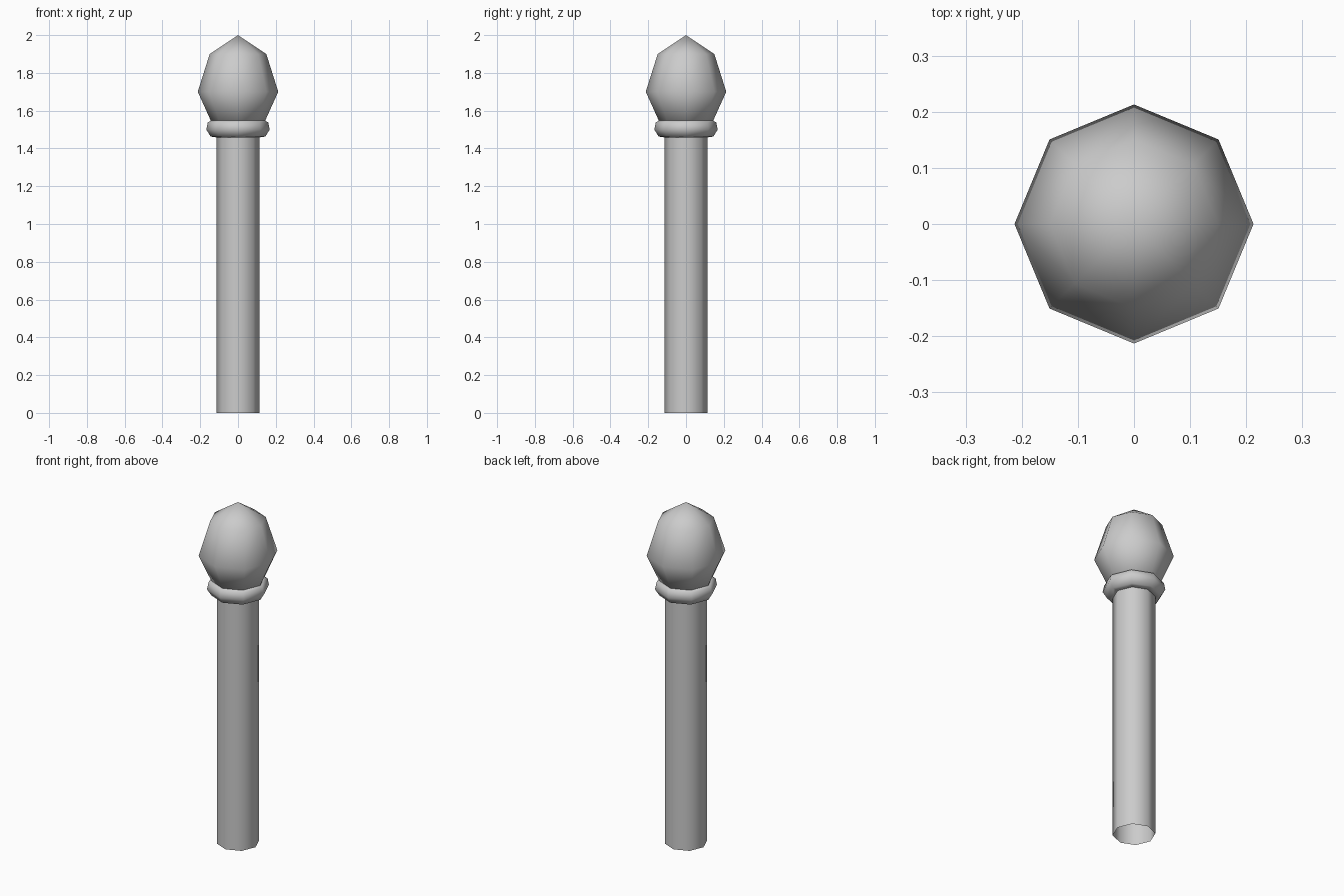
import bpy, bmesh
from math import cos, sin, tau

cube = bpy.data.objects.get("Cube")
if cube:
    bpy.data.objects.remove(cube)

SIDES = 8

grey = bpy.data.materials.new("light_grey")
grey.use_nodes = True
colour = (0.6, 0.6, 0.6, 1)
grey.diffuse_color = colour
grey.node_tree.nodes["Principled BSDF"].inputs["Base Color"].default_value = colour


def lathe(name, profile, closed=False):
    """Turn an (r, z) profile, listed bottom to top on its outside, about z."""
    bm = bmesh.new()
    rings = []
    for r, z in profile:
        if r == 0:
            rings.append([bm.verts.new((0, 0, z))] * SIDES)
        else:
            rings.append([bm.verts.new((r * cos(tau * i / SIDES), r * sin(tau * i / SIDES), z))
                          for i in range(SIDES)])
    pairs = list(zip(rings, rings[1:]))
    if closed:
        pairs.append((rings[-1], rings[0]))
    for low, high in pairs:
        for i in range(SIDES):
            j = (i + 1) % SIDES
            corners = dict.fromkeys((low[i], low[j], high[j], high[i]))
            bm.faces.new(list(corners)).smooth = True
    mesh = bpy.data.meshes.new(name)
    bm.to_mesh(mesh)
    bm.free()
    mesh.materials.append(grey)
    obj = bpy.data.objects.new(name, mesh)
    bpy.context.collection.objects.link(obj)
    return obj


# Straight hollow shaft, open at the foot
lathe("shaft", [(0.114, 0), (0.114, 1.5)])

# Rounded collar ring between shaft and finial
lathe("collar", [(0.105, 1.457), (0.145, 1.463), (0.168, 1.5), (0.16, 1.538),
                 (0.135, 1.552), (0.1, 1.535)], closed=True)

# Faceted bulb with a pointed top
lathe("finial", [(0, 1.5), (0.143, 1.545), (0.213, 1.7), (0.15, 1.9), (0, 2)])
